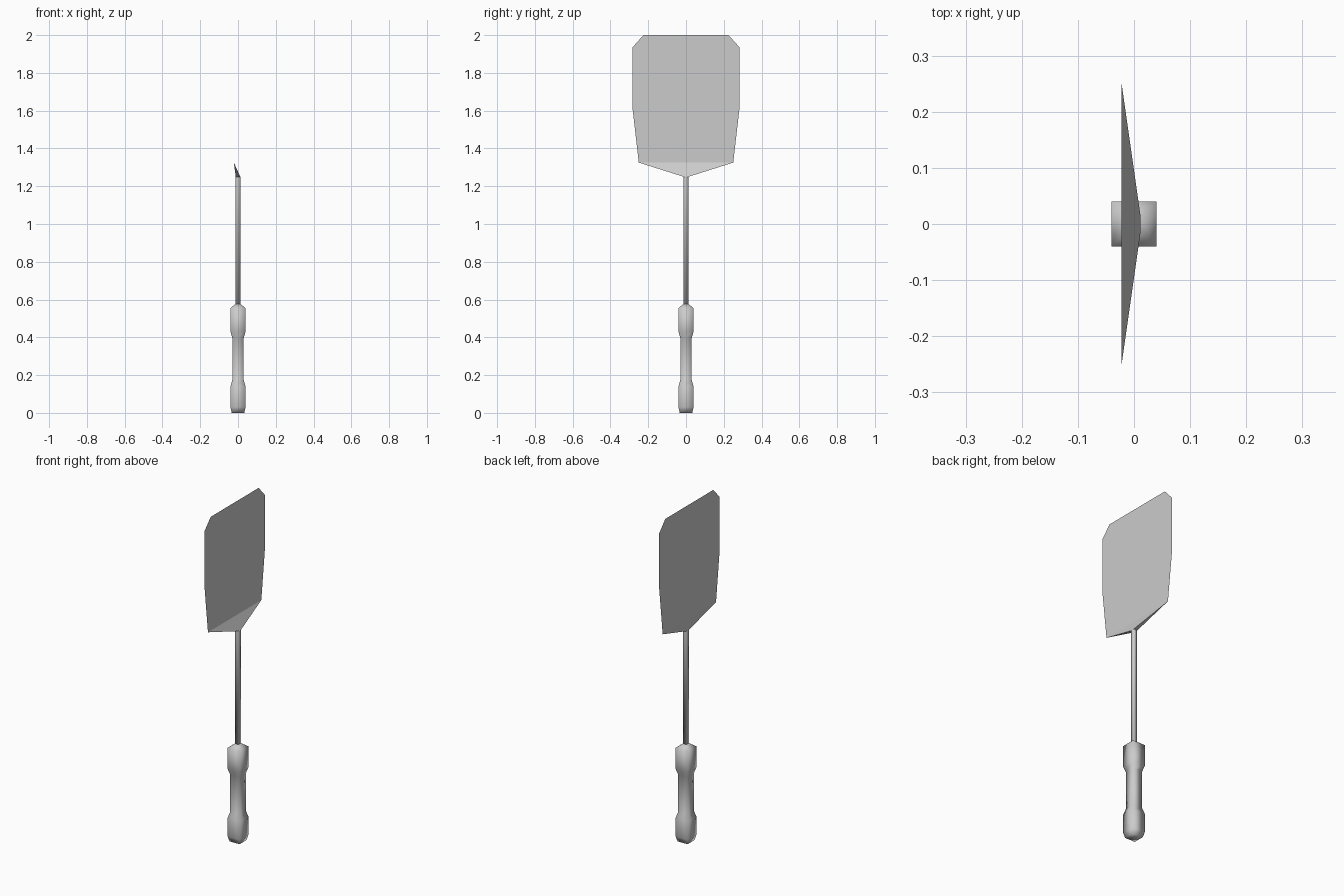
import bpy, bmesh

if "Cube" in bpy.data.objects:
    bpy.data.objects.remove(bpy.data.objects["Cube"])


def finish(name, bm):
    mesh = bpy.data.meshes.new(name)
    bm.to_mesh(mesh)
    bm.free()
    for p in mesh.polygons:
        p.use_smooth = True
    obj = bpy.data.objects.new(name, mesh)
    bpy.context.collection.objects.link(obj)
    return obj


def square_loft(name, profile, cap_top=True):
    """Square column lofted through (half width, z) pairs."""
    bm = bmesh.new()
    rings = [[bm.verts.new((sx * r, sy * r, z))
              for sx, sy in ((1, 1), (-1, 1), (-1, -1), (1, -1))]
             for r, z in profile]
    for a, b in zip(rings, rings[1:]):
        for i in range(4):
            j = (i + 1) % 4
            bm.faces.new((a[i], a[j], b[j], b[i]))
    bm.faces.new(rings[0][::-1])
    if cap_top:
        bm.faces.new(rings[-1])
    return finish(name, bm)


ROD = 0.012

# Handle with a narrow waist
square_loft("handle", [(0.033, 0), (0.04, 0.03), (0.04, 0.14), (0.03, 0.175),
                       (0.03, 0.395), (0.04, 0.43), (0.04, 0.555), (ROD, 0.577)])

# Thin rod, open where the blade joins
square_loft("rod", [(ROD, 0.57), (ROD, 1.25)], cap_top=False)

# Blade: flat sheet with chamfered corners
X = -0.022
half = [(0.25, 1.325), (0.284, 1.62), (0.284, 1.935), (0.225, 2.0)]
bm = bmesh.new()
right = [bm.verts.new((X, y, z)) for y, z in half]
left = [bm.verts.new((X, -y, z)) for y, z in half]
bm.faces.new(right + left[::-1])

# Wedge joining the rod end to the lower edge of the sheet
fr, fl, br, bl = [bm.verts.new((sx * ROD, sy * ROD, 1.25))
                  for sx, sy in ((1, 1), (1, -1), (-1, 1), (-1, -1))]
r, l = right[0], left[0]
bm.faces.new((fl, fr, r, l))
bm.faces.new((br, bl, l, r))
bm.faces.new((fr, br, r))
bm.faces.new((bl, fl, l))
blade = finish("blade", bm)
bpy.context.view_layer.objects.active = blade
blade.select_set(True)
bpy.ops.object.shade_smooth_by_angle()
